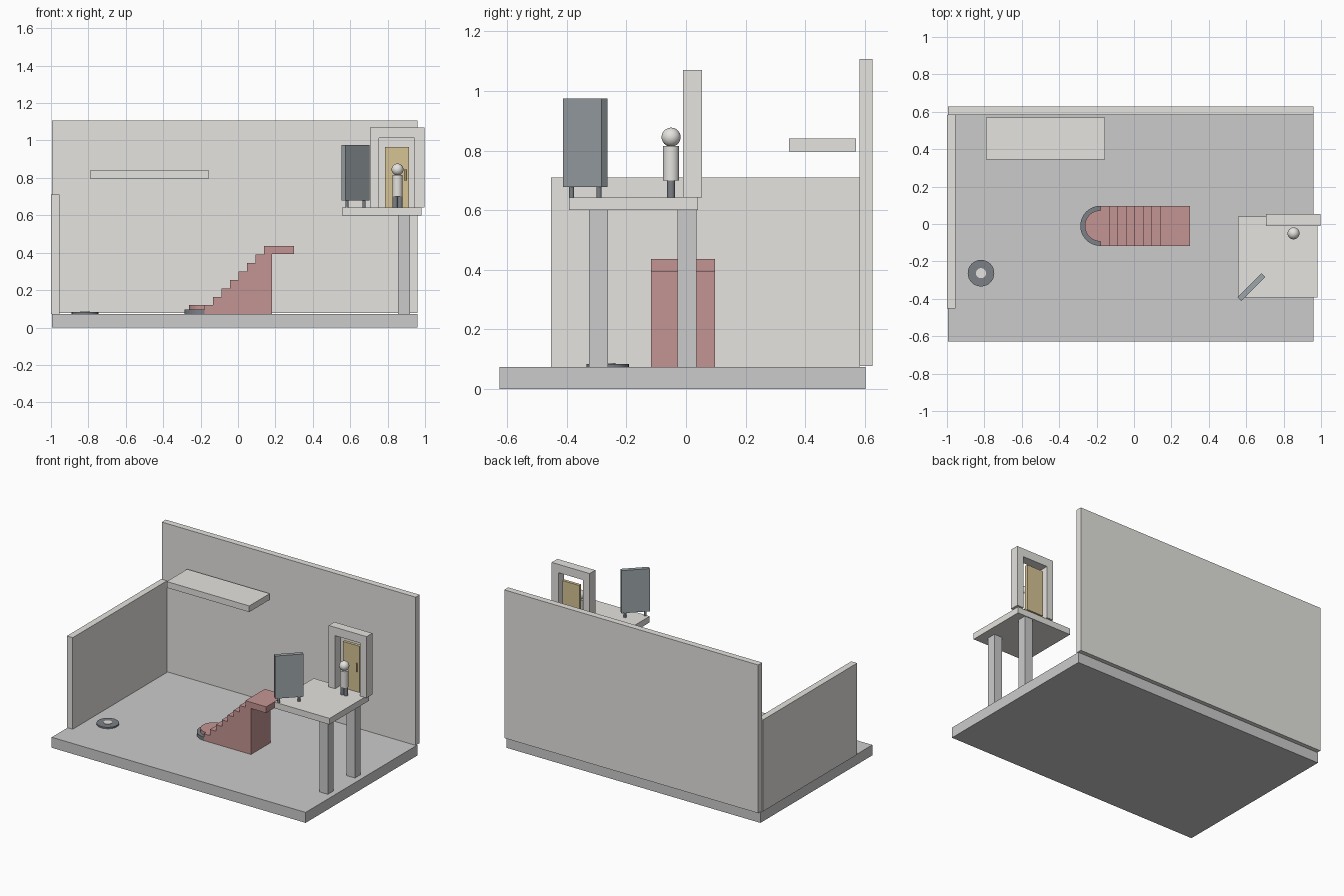
import bpy, bmesh
from math import pi, sin, cos, radians

if "Cube" in bpy.data.objects:
    bpy.data.objects.remove(bpy.data.objects["Cube"])


def mat(name, r, g, b):
    m = bpy.data.materials.new(name)
    m.diffuse_color = (r, g, b, 1)
    m.use_nodes = True
    m.node_tree.nodes["Principled BSDF"].inputs["Base Color"].default_value = m.diffuse_color
    return m


PALE = mat("pale_plaster", .78, .77, .74)
GREY = mat("floor_grey", .62, .64, .63)
RED = mat("stair_red", .55, .30, .29)
DARK = mat("dark_slate", .20, .22, .24)
SLATE = mat("board_slate", .34, .38, .40)
WOOD = mat("door_wood", .68, .55, .30)


def box(name, x, y, z, m):
    bpy.ops.mesh.primitive_cube_add(size=1, location=(sum(x) / 2, sum(y) / 2, sum(z) / 2))
    o = bpy.context.object
    o.name = name
    o.scale = (x[1] - x[0], y[1] - y[0], z[1] - z[0])
    bpy.ops.object.transform_apply(location=False, rotation=False)
    o.data.materials.append(m)
    return o


def cyl(name, x, y, r, z0, z1, m, n=32):
    bpy.ops.mesh.primitive_cylinder_add(vertices=n, radius=r, depth=z1 - z0,
                                        location=(x, y, (z0 + z1) / 2))
    o = bpy.context.object
    o.name = name
    bpy.ops.object.shade_smooth_by_angle()
    o.data.materials.append(m)
    return o


def extrude(name, pts, vec, m):
    """Closed profile of 3D points swept along vec."""
    bm = bmesh.new()
    f = bm.faces.new([bm.verts.new(p) for p in pts])
    new = bmesh.ops.extrude_face_region(bm, geom=[f])["geom"]
    bmesh.ops.translate(bm, vec=vec, verts=[v for v in new if isinstance(v, bmesh.types.BMVert)])
    bmesh.ops.recalc_face_normals(bm, faces=bm.faces)
    me = bpy.data.meshes.new(name)
    bm.to_mesh(me)
    bm.free()
    o = bpy.data.objects.new(name, me)
    bpy.context.collection.objects.link(o)
    me.materials.append(m)
    return o


F, P = .073, .643  # floor top, platform top

# Room shell
box("floor", (-.995, .96), (-.627, .603), (0, F), GREY)
box("back_wall", (-.995, .96), (.583, .627), (.077, 1.108), PALE)
box("left_wall", (-1, -.955), (-.453, .583), (F, .71), PALE)
box("wall_shelf", (-.79, -.155), (.345, .57), (.797, .84), PALE)

# Raised platform on two posts
box("platform", (.555, .98), (-.393, .04), (.60, P), PALE)
for side, y in (("front", -.294), ("back", .003)):
    box(side + "_post", (.856, .92), (y - .032, y + .032), (F, .60), GREY)

# Door frame as an upside-down U, with the door set in its back
frame = [(.705, P), (.705, 1.07), (.997, 1.07), (.997, P),
         (.945, P), (.945, 1.012), (.755, 1.012), (.755, P)]
extrude("door_frame", [(x, -.01, z) for x, z in frame], (0, .063, 0), PALE)
box("door", (.785, .915), (.031, .052), (P, .965), WOOD)
cyl("door_handle", .895, .025, .005, .785, .845, WOOD, 12)

# Standing figure
for side, x in (("left", .840), ("right", .866)):
    cyl(side + "_leg", x, -.05, .0135, P, .70, DARK, 16)
cyl("torso", .853, -.05, .027, .70, .815, PALE)
bpy.ops.mesh.primitive_uv_sphere_add(segments=32, ring_count=16, radius=.032,
                                     location=(.853, -.05, .845))
head = bpy.context.object
head.name = "head"
bpy.ops.object.shade_smooth_by_angle(angle=radians(60))
head.data.materials.append(PALE)

# Diagonal board on two short feet
board = box("board", (.537, .719), (-.352, -.324), (.678, .975), SLATE)
board.rotation_euler.z = radians(45)
for side, s in (("left", -1), ("right", 1)):
    cyl(side + "_board_foot", .628 + s * .046, -.338 + s * .046, .0085, P, .68, DARK, 16)

# Staircase: stepped side profile with an overhanging landing
Y0, Y1, S = -.117, .097, .0455
steps = [(-.18, F), (-.18, .12), (-.134, .12)]
for i in range(7):
    x, z = -.134 + S * i, .163 + S * i
    steps += [(x, z), (x + S if i < 6 else .299, z)]
steps += [(.299, .393), (.182, .393), (.182, F)]
extrude("staircase", [(x, Y0, z) for x, z in steps], (0, Y1 - Y0, 0), RED)

# Rounded bottom step: dark base with a smaller red tread
for name, r, z0, z1, m in (("step_base", .107, F, .096, DARK),
                           ("rounded_step", .083, .096, .12, RED)):
    arc = [(-.18 - r * sin(pi * i / 24), -.01 + r * cos(pi * i / 24), z0) for i in range(25)]
    extrude(name, arc, (0, 0, z1 - z0), m)

# Floor disc with pale centre
cyl("floor_disc", -.818, -.263, .071, F, .083, DARK)
cyl("disc_centre", -.818, -.263, .027, F, .086, PALE)
